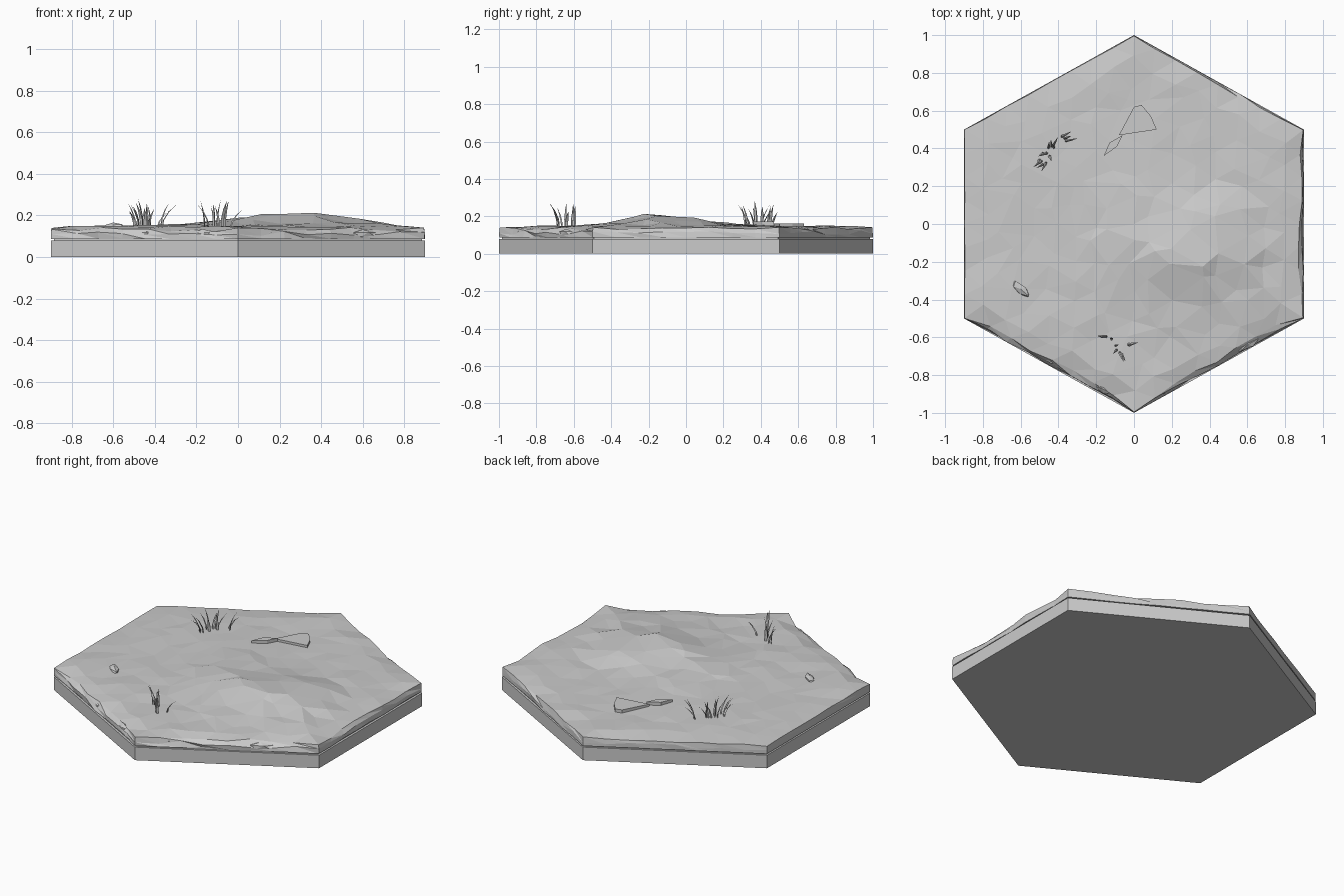
import bpy, bmesh, math, random
from mathutils import Vector
from mathutils.geometry import delaunay_2d_cdt

random.seed(7)
if "Cube" in bpy.data.objects:
    bpy.data.objects.remove(bpy.data.objects["Cube"])

GREY = (0.6, 0.6, 0.6, 1)
stone = bpy.data.materials.new("plain grey")
stone.use_nodes = True
stone.diffuse_color = GREY
stone.node_tree.nodes["Principled BSDF"].inputs["Base Color"].default_value = GREY

CORNERS = [Vector(c) for c in ((0, -1), (0.9, -0.5), (0.9, 0.5), (0, 1), (-0.9, 0.5), (-0.9, -0.5))]
# How far each side is worn away, starting at the front right
WEAR = [0.05, 0.03, 0.022, 0.006, 0.004, 0.045]
RINGS = 8
BASE_TOP = 0.08


def finish(name, bm):
    bmesh.ops.recalc_face_normals(bm, faces=bm.faces)
    mesh = bpy.data.meshes.new(name)
    bm.to_mesh(mesh)
    bm.free()
    mesh.materials.append(stone)
    ob = bpy.data.objects.new(name, mesh)
    bpy.context.collection.objects.link(ob)
    return ob


def bump(x, y, cx, cy, sx, sy, h):
    return h * math.exp(-((x - cx) / sx) ** 2 - ((y - cy) / sy) ** 2)


def ground(x, y):
    z = 0.146 + bump(x, y, 0.22, -0.17, 0.3, 0.24, 0.055)
    z += bump(x, y, 0.5, -0.1, 0.2, 0.25, 0.03)
    z += bump(x, y, -0.1, 0.15, 0.35, 0.3, 0.016)
    z += bump(x, y, -0.3, -0.4, 0.25, 0.2, 0.008)
    return z


def hexagon_ring(scale, count):
    """Points along a hexagon, with the side each belongs to."""
    for side in range(6):
        a, b = CORNERS[side], CORNERS[(side + 1) % 6]
        for i in range(count):
            yield side, i, a.lerp(b, i / count) * scale


# Flat six-sided base
bm = bmesh.new()
bottom = [bm.verts.new((c.x, c.y, 0)) for c in CORNERS]
top = [bm.verts.new((c.x, c.y, BASE_TOP)) for c in CORNERS]
bm.faces.new(bottom)
bm.faces.new(top)
for i in range(6):
    j = (i + 1) % 6
    bm.faces.new((bottom[i], bottom[j], top[j], top[i]))
finish("base", bm)

# Rugged ground: worn rim, faceted surface and craggy edge wall
rim, mid, foot = [], [], []
for side, i, p in hexagon_ring(1, RINGS):
    wear = WEAR[side] if i else min(WEAR[side], WEAR[side - 1], 0.008)
    inward = -p.normalized()
    r = p + inward * wear * random.uniform(0.3, 1.1)
    m = p + inward * wear * random.uniform(0, 0.4)
    f = p + inward * wear * random.uniform(0, 0.35)
    rim.append(Vector((r.x, r.y, ground(*r) - random.uniform(0.003, 0.012) - wear * random.uniform(0, 0.3))))
    mid.append(Vector((m.x, m.y, random.uniform(0.1, 0.125))))
    foot.append(Vector((f.x, f.y, BASE_TOP + 0.008)))

inner = [Vector((0, 0, ground(0, 0)))]
for k in range(1, RINGS):
    for side, i, p in hexagon_ring(k / RINGS, k):
        jitter = 0.045 if k < RINGS - 1 else 0.02
        x = p.x + random.uniform(-jitter, jitter)
        y = p.y + random.uniform(-jitter, jitter)
        rough = 0.004 + bump(x, y, 0.35, -0.15, 0.4, 0.35, 0.011)
        inner.append(Vector((x, y, ground(x, y) + random.uniform(-rough, rough))))

points = rim + inner
n = len(rim)
edges = [(i, (i + 1) % n) for i in range(n)]
_, _, tris, origin, _, _ = delaunay_2d_cdt([p.xy for p in points], edges, [], 1, 1e-5)
bm = bmesh.new()
verts = [bm.verts.new(p) for p in points]
for tri in tris:
    bm.faces.new([verts[origin[v][0]] for v in tri])
rows = [verts[:n], [bm.verts.new(p) for p in mid], [bm.verts.new(p) for p in foot]]
for upper, lower in zip(rows, rows[1:]):
    for i in range(n):
        j = (i + 1) % n
        bm.faces.new((upper[i], lower[i], lower[j]))
        bm.faces.new((upper[i], lower[j], upper[j]))
bm.faces.new(rows[2])
finish("ground", bm)

# Recessed bed between the base and the ground
bm = bmesh.new()
bmesh.ops.create_circle(bm, cap_ends=True, segments=6, radius=0.93)
for v in bm.verts:
    v.co = v.co.length * CORNERS[min(range(6), key=lambda c: -CORNERS[c].dot(v.co.xy))].to_3d()
bm.free()
bm = bmesh.new()
low = [bm.verts.new((c.x * 0.985, c.y * 0.985, BASE_TOP - 0.01)) for c in CORNERS]
high = [bm.verts.new((c.x * 0.985, c.y * 0.985, BASE_TOP + 0.012)) for c in CORNERS]
for i in range(6):
    j = (i + 1) % 6
    bm.faces.new((low[i], low[j], high[j], high[i]))
finish("bed", bm)


def rock(name, x, y, z, size, turn):
    """Angular stone from a jittered low-poly ball."""
    bm = bmesh.new()
    bmesh.ops.create_icosphere(bm, subdivisions=1, radius=1)
    c, s = math.cos(turn), math.sin(turn)
    for v in bm.verts:
        p = v.co * random.uniform(0.75, 1.05)
        px, py = p.x * size[0], p.y * size[1]
        v.co = (x + px * c - py * s, y + px * s + py * c, z + p.z * size[2])
    finish(name, bm)


def slab(name, outline, z, thick):
    """Thin broken stone plate lying on the ground."""
    bm = bmesh.new()
    lower = [bm.verts.new((x, y, z - thick)) for x, y in outline]
    upper = [bm.verts.new((x, y, z)) for x, y in outline]
    bm.faces.new(upper)
    bm.faces.new(lower)
    for i in range(len(outline)):
        j = (i + 1) % len(outline)
        bm.faces.new((lower[i], lower[j], upper[j], upper[i]))
    finish(name, bm)


# Loose stones along the worn front edges
for i, (x, y, turn) in enumerate(((0.13, -0.89, 0.5), (-0.17, -0.87, -0.5), (0.6, -0.64, 0.5),
                                  (-0.45, -0.71, -0.5), (0.36, -0.76, 0.5))):
    rock(f"edge_rock_{i + 1}", x, y, 0.108, (0.085, 0.025, 0.026), turn)

# Stones on the surface
slab("flat_stone", ((-0.08, 0.47), (0.12, 0.5), (0.09, 0.57), (0.04, 0.63), (0, 0.62)), 0.163, 0.02)
slab("stone_chip", ((-0.16, 0.36), (-0.09, 0.41), (-0.06, 0.47), (-0.13, 0.43)), 0.172, 0.02)
rock("pointed_stone", -0.6, -0.345, 0.147, (0.065, 0.03, 0.022), -0.7)


def blade(bm, root, lean, height, width):
    """Curved three-sided blade tapering to a point."""
    side = Vector((-lean.y, lean.x, 0)).normalized()
    back = lean.to_3d().normalized()
    previous = None
    for t, w in ((0, 0.7), (0.35, 1), (0.7, 0.7)):
        c = root + lean.to_3d() * t ** 2 + Vector((0, 0, height * t))
        row = [bm.verts.new(c + o * width * w) for o in (side * 0.5, -side * 0.5, -back * 0.35)]
        if previous:
            for i in range(3):
                j = (i + 1) % 3
                bm.faces.new((previous[i], previous[j], row[j], row[i]))
        previous = row
    tip = bm.verts.new(root + lean.to_3d() + Vector((0, 0, height)))
    for i in range(3):
        bm.faces.new((previous[i], previous[(i + 1) % 3], tip))


def tuft(name, centre, axis, count, tallest):
    """Blades rooted along a short line and fanning outward."""
    bm = bmesh.new()
    for i in range(count):
        t = 2 * i / (count - 1) - 1
        off = axis * t + Vector((random.uniform(-0.03, 0.03), random.uniform(-0.03, 0.03)))
        p = centre + off
        lean = off * 0.6 + Vector((random.uniform(-0.035, 0.035), random.uniform(-0.03, 0.03)))
        height = tallest * random.uniform(0.65, 1) * (1 - 0.25 * abs(t))
        blade(bm, Vector((p.x, p.y, ground(*p) - 0.01)), lean, height, random.uniform(0.012, 0.018))
    finish(name, bm)


tuft("back_grass", Vector((-0.44, 0.38)), Vector((0.06, 0.06)), 15, 0.155)
tuft("front_grass", Vector((-0.1, -0.63)), Vector((0.045, -0.04)), 9, 0.17)
